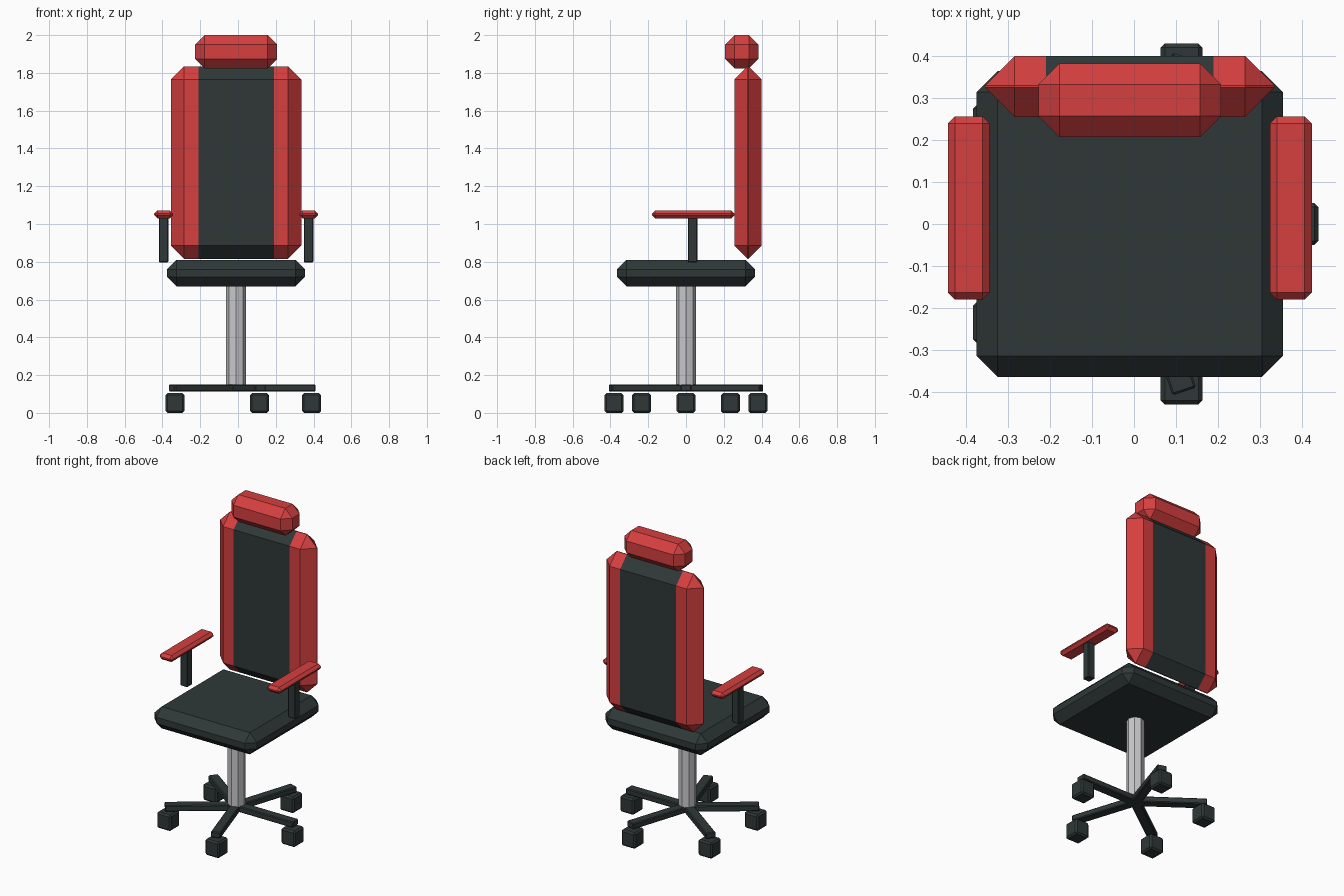
import bpy, bmesh, math
from mathutils import Matrix, Vector

default = bpy.data.objects.get("Cube")
if default:
    bpy.data.objects.remove(default, do_unlink=True)

CX = -0.01  # the column stands slightly off the model's centre


def make_material(name, color):
    m = bpy.data.materials.new(name)
    m.use_nodes = True
    m.diffuse_color = color
    bsdf = m.node_tree.nodes["Principled BSDF"]
    bsdf.inputs["Base Color"].default_value = color
    bsdf.inputs["Roughness"].default_value = 0.7
    return m


dark = make_material("charcoal", (0.029, 0.039, 0.039, 1))
red = make_material("red", (0.67, 0.05, 0.05, 1))
metal = make_material("light_grey_metal", (0.58, 0.58, 0.6, 1))


def finish(name, bm, *materials):
    bmesh.ops.recalc_face_normals(bm, faces=bm.faces)
    mesh = bpy.data.meshes.new(name)
    bm.to_mesh(mesh)
    bm.free()
    for m in materials:
        mesh.materials.append(m)
    obj = bpy.data.objects.new(name, mesh)
    bpy.context.collection.objects.link(obj)
    return obj


def chamfered_box(size, bevel):
    bm = bmesh.new()
    bmesh.ops.create_cube(bm, size=1)
    bmesh.ops.scale(bm, vec=size, verts=bm.verts)
    bmesh.ops.bevel(bm, geom=bm.edges[:], offset=bevel, segments=1,
                    profile=0.5, affect='EDGES')
    return bm


def box(name, center, size, bevel, material):
    obj = finish(name, chamfered_box(size, bevel), material)
    obj.location = (CX + center[0], center[1], center[2])
    return obj


# Cushions
box("seat", (0, 0, 0.74), (0.73, 0.73, 0.14), 0.05, dark)
box("headrest", (0, 0.295, 1.912), (0.435, 0.176, 0.176), 0.05, red)

# Backrest with a dark central band and red side bolsters
bm = chamfered_box((0.69, 0.145, 1.02), 0.07)
band = 0.2
for x in (-band, band):
    bmesh.ops.bisect_plane(bm, geom=bm.verts[:] + bm.edges[:] + bm.faces[:],
                           plane_co=(x, 0, 0), plane_no=(1, 0, 0))
for f in bm.faces:
    f.material_index = 0 if abs(f.calc_center_median().x) < band else 1
backrest = finish("backrest", bm, dark, red)
backrest.location = (CX, 0.328, 1.325)

# Armrests
for side, s in (("left", 1), ("right", -1)):
    box(side + "_armrest_pad", (s * 0.384, 0.038, 1.051), (0.1, 0.437, 0.042), 0.017, red)
    box(side + "_armrest_post", (s * 0.384, 0.035, 0.917), (0.05, 0.05, 0.24), 0.004, dark)

# Octagonal column
bm = bmesh.new()
bmesh.ops.create_cone(bm, cap_ends=True, segments=8, radius1=0.053, radius2=0.053, depth=0.56)
for v in bm.verts:
    if v.co.z < 0:
        v.co.z += 0.01
column = finish("column", bm, metal)
column.location = (CX, 0, 0.4)

# Five spokes, each with a caster block
for i in range(5):
    turn = Matrix.Rotation(i * math.tau / 5, 4, 'Z')
    spoke = box(f"spoke_{i + 1}", turn @ Vector((0.21, 0, 0.132)), (0.42, 0.06, 0.038), 0.005, dark)
    spoke.rotation_euler.z = i * math.tau / 5
    box(f"caster_{i + 1}", turn @ Vector((0.4, 0, 0.052)), (0.1, 0.1, 0.104), 0.01, dark)
